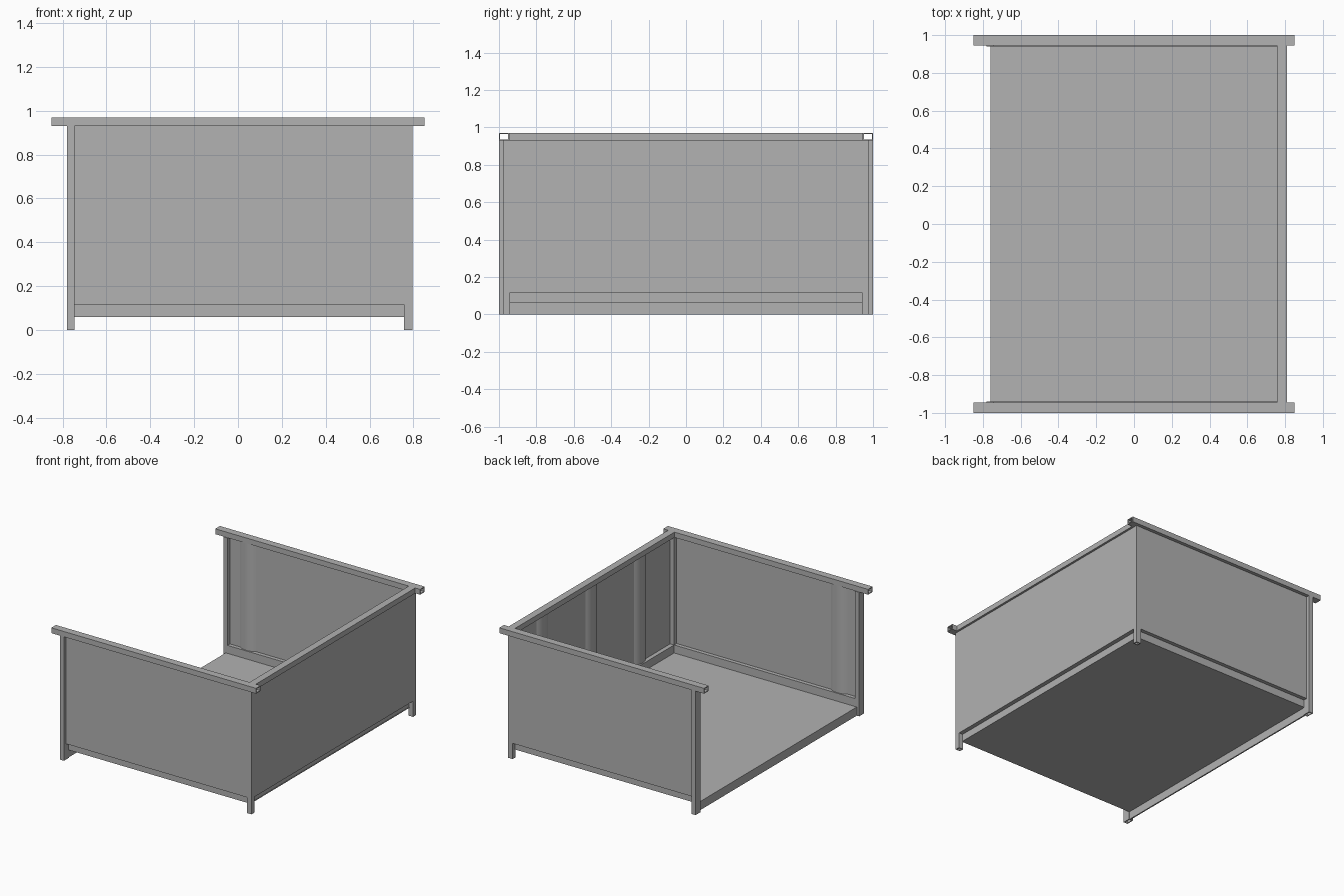
import bpy, bmesh, math
from mathutils import Matrix

cube = bpy.data.objects.get("Cube")
if cube:
    bpy.data.objects.remove(cube)

GREY = 0.445
grey = bpy.data.materials.new("plain_grey")
grey.use_nodes = True
grey.diffuse_color = (GREY, GREY, GREY, 1)
grey.node_tree.nodes["Principled BSDF"].inputs["Base Color"].default_value = (GREY, GREY, GREY, 1)


def finish(name, bm):
    bmesh.ops.recalc_face_normals(bm, faces=bm.faces)
    mesh = bpy.data.meshes.new(name)
    bm.to_mesh(mesh)
    bm.free()
    mesh.materials.append(grey)
    obj = bpy.data.objects.new(name, mesh)
    bpy.context.collection.objects.link(obj)
    return obj


def box(name, x, y, z):
    """Box from (low, high) spans, in either order."""
    bm = bmesh.new()
    spans = [sorted(s) for s in (x, y, z)]
    size = [b - a for a, b in spans]
    mid = [(a + b) / 2 for a, b in spans]
    bmesh.ops.create_cube(bm, size=1, matrix=Matrix.Translation(mid) @ Matrix.Diagonal((*size, 1)))
    return finish(name, bm)


def tube(name, x, y, z, axis, wall=0.006):
    """Hollow rectangular section, open at both ends along the given axis."""
    spans = [sorted(s) for s in (x, y, z)]
    u, v = [i for i in range(3) if i != axis]
    bm = bmesh.new()
    rings = []
    for inset in (0, wall):
        for end in spans[axis]:
            ring = []
            for a, b in ((0, 0), (1, 0), (1, 1), (0, 1)):
                p = [0, 0, 0]
                p[axis] = end
                p[u] = spans[u][a] + (inset if a == 0 else -inset)
                p[v] = spans[v][b] + (inset if b == 0 else -inset)
                ring.append(bm.verts.new(p))
            rings.append(ring)
    for r, s in ((0, 1), (1, 3), (3, 2), (2, 0)):
        for i in range(4):
            j = (i + 1) % 4
            bm.faces.new((rings[r][i], rings[r][j], rings[s][j], rings[s][i]))
    return finish(name, bm)


def rib(name, place, bottom=0.125, top=0.93, half=0.068, bulge=0.022, steps=12):
    """Shallow rounded vertical rib; place maps (along, inward) to x, y."""
    bm = bmesh.new()
    radius = (half ** 2 + bulge ** 2) / (2 * bulge)
    sweep = math.asin(half / radius)
    arc = []
    for i in range(steps + 1):
        t = sweep * (2 * i / steps - 1)
        arc.append(place(radius * math.sin(t), radius * math.cos(t) - radius + bulge))
    low = [bm.verts.new((*p, bottom)) for p in arc]
    high = [bm.verts.new((*p, top)) for p in arc]
    for i in range(steps):
        bm.faces.new((low[i], low[i + 1], high[i + 1], high[i])).smooth = True
    bm.faces.new((low[0], low[-1], high[-1], high[0]))
    bm.faces.new(low)
    bm.faces.new(high)
    obj = finish(name, bm)
    bpy.ops.object.select_all(action="DESELECT")
    obj.select_set(True)
    bpy.context.view_layer.objects.active = obj
    bpy.ops.object.shade_smooth_by_angle(angle=math.radians(25))


BASE, LEDGE, SEAT, TOP, CAP = 0.06, 0.117, 0.125, 0.93, 0.97

# Floor sheet and the sill hanging under its open edge
box("floor", (-0.76, 0.765), (-0.945, 0.945), (BASE, BASE + 0.005))
box("open_side_sill", (-0.76, -0.75), (-0.94, 0.94), (0, BASE))

# Front and back walls, mirrored
for side, s in (("front", -1), ("back", 1)):
    tube(side + "_top_rail", (-0.85, 0.85), (s * 0.945, s), (TOP, CAP), 0)
    tube(side + "_open_end_post", (-0.78, -0.745), (s * 0.94, s), (0, TOP), 2)
    tube(side + "_corner_post", (0.757, 0.795), (s * 0.94, s * 0.975), (0, TOP), 2)
    box(side + "_base_beam", (-0.745, 0.757), (s * 0.94, s * 0.945), (BASE, LEDGE))
    box(side + "_base_ledge", (-0.745, 0.757), (s * 0.94, s * 0.974), (LEDGE, SEAT))
    box(side + "_panel", (-0.745, 0.757), (s * 0.969, s * 0.974), (SEAT, TOP))
    rib(side + "_panel_rib", lambda a, d, s=s: (a - 0.595, s * (0.969 - d)))

# Side wall opposite the opening
tube("side_top_rail", (0.757, 0.81), (-0.945, 0.945), (TOP, CAP), 1)
box("side_base_beam", (0.757, 0.762), (-0.94, 0.94), (BASE, LEDGE))
box("side_base_ledge", (0.757, 0.794), (-0.94, 0.94), (LEDGE, SEAT))
box("side_panel", (0.789, 0.794), (-0.94, 0.94), (SEAT, TOP))
for i in (-1, 0, 1):
    rib("side_panel_rib", lambda a, d, c=i * 0.58: (0.789 - d, c + a))
